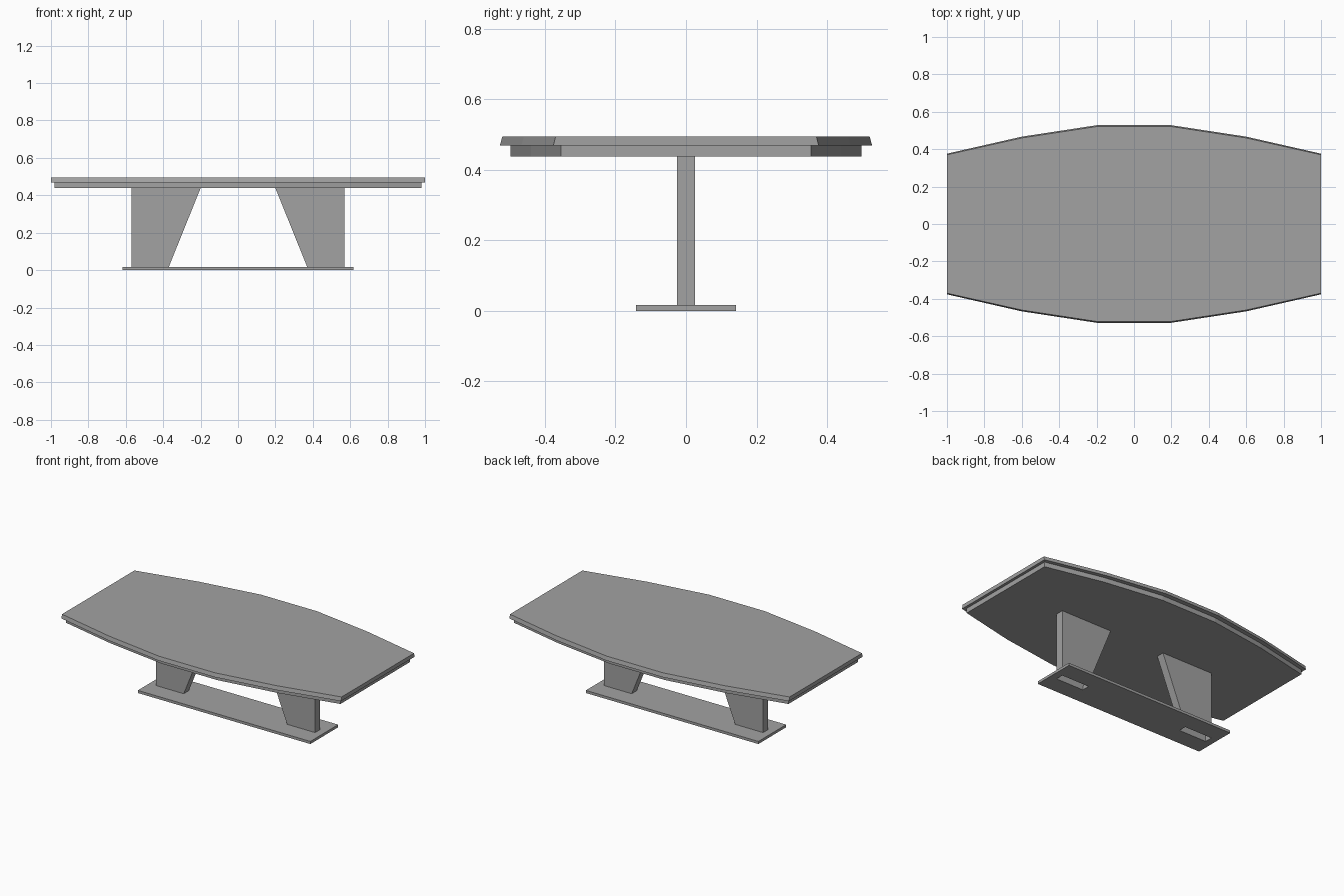
import bpy
import bmesh

cube = bpy.data.objects.get("Cube")
if cube:
    bpy.data.objects.remove(cube, do_unlink=True)

grey = bpy.data.materials.new("plain_grey")
grey.use_nodes = True
colour = (0.36, 0.36, 0.36, 1)
grey.diffuse_color = colour
grey.node_tree.nodes["Principled BSDF"].inputs["Base Color"].default_value = colour

BASE_TOP, APRON_Z, TOP_Z, HEIGHT = 0.017, 0.438, 0.469, 0.494
LEG_OUT, LEG_IN, LEG_IN_TOP, LEG_HALF = 0.57, 0.37, 0.2, 0.026


def finish(name, bm):
    bmesh.ops.recalc_face_normals(bm, faces=bm.faces[:])
    mesh = bpy.data.meshes.new(name)
    bm.to_mesh(mesh)
    bm.free()
    mesh.materials.append(grey)
    obj = bpy.data.objects.new(name, mesh)
    bpy.context.collection.objects.link(obj)
    return obj


def loft(name, lower, upper, z0, z1, capped=True):
    """Join two matching outlines with side walls, with optional caps."""
    bm = bmesh.new()
    a = [bm.verts.new((x, y, z0)) for x, y in lower]
    b = [bm.verts.new((x, y, z1)) for x, y in upper]
    for i in range(len(a)):
        j = (i + 1) % len(a)
        bm.faces.new((a[i], a[j], b[j], b[i]))
    if capped:
        bm.faces.new(a[::-1])
        bm.faces.new(b)
    return finish(name, bm)


def boat(end, y_end, y_mid, y_centre):
    """Faceted boat-shaped outline, mirrored on both axes."""
    side = [(end, y_end), (0.6, y_mid), (0.2, y_centre)]
    back = side + [(-x, y) for x, y in reversed(side)]
    return back + [(-x, -y) for x, y in back]


def rect(x0, x1, y):
    return [(x0, -y), (x1, -y), (x1, y), (x0, y)]


# Tabletop with slightly sloping long edges, and the apron under it
loft("tabletop", boat(1, 0.376, 0.467, 0.528), boat(1, 0.37, 0.46, 0.521), TOP_Z, HEIGHT)
apron = boat(0.982, 0.355, 0.44, 0.498)
loft("apron", apron, apron, APRON_Z, TOP_Z)

# Hollow tapered pedestals
for name, s in (("left_pedestal", 1), ("right_pedestal", -1)):
    loft(name, rect(s * LEG_IN, s * LEG_OUT, LEG_HALF),
         rect(s * LEG_IN_TOP, s * LEG_OUT, LEG_HALF), BASE_TOP, APRON_Z, capped=False)

# Base plate with a slot below each pedestal
xs = [-0.617, -LEG_OUT, -LEG_IN, LEG_IN, LEG_OUT, 0.617]
ys = [-0.142, -LEG_HALF, LEG_HALF, 0.142]
bm = bmesh.new()
grid = [[bm.verts.new((x, y, 0)) for y in ys] for x in xs]
for i in range(len(xs) - 1):
    for j in range(len(ys) - 1):
        if j == 1 and i in (1, 3):
            continue
        bm.faces.new((grid[i][j], grid[i + 1][j], grid[i + 1][j + 1], grid[i][j + 1]))
ret = bmesh.ops.extrude_face_region(bm, geom=bm.faces[:], use_keep_orig=True)
for v in ret["geom"]:
    if isinstance(v, bmesh.types.BMVert):
        v.co.z = BASE_TOP
finish("base_plate", bm)
